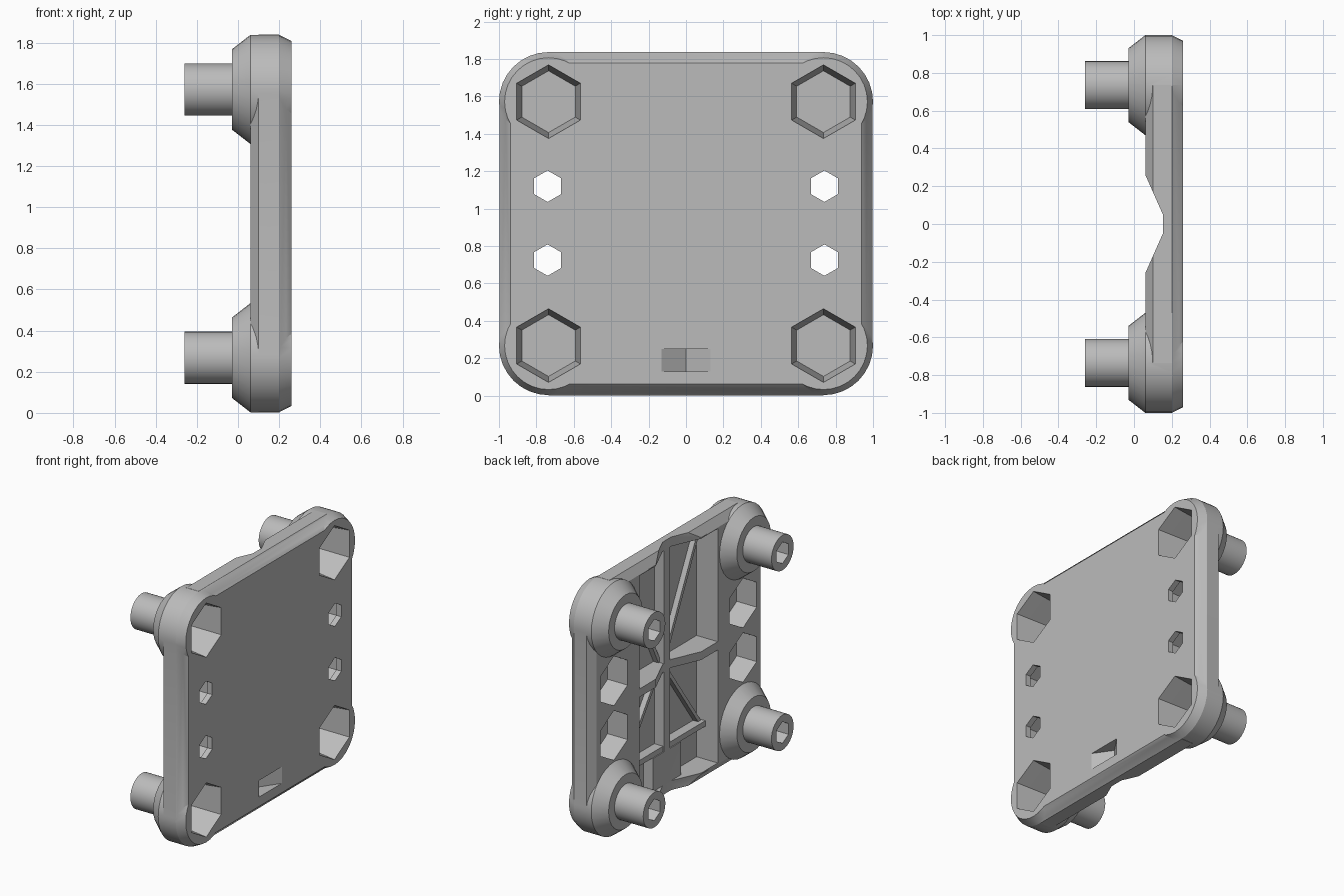
import bpy, bmesh, math

if "Cube" in bpy.data.objects:
    bpy.data.objects.remove(bpy.data.objects["Cube"])

grey = bpy.data.materials.new("mid_grey")
grey.diffuse_color = (0.5, 0.5, 0.5, 1)
grey.use_nodes = True
grey.node_tree.nodes["Principled BSDF"].inputs["Base Color"].default_value = grey.diffuse_color

ZC, BY, BZ = 0.92, 0.735, 0.652          # plate centre height, boss offsets
BOSSES = [(sy * BY, ZC + sz * BZ) for sy in (-1, 1) for sz in (-1, 1)]


def loft(bm, rings):
    """Closed skin through rings of points."""
    loops = [[bm.verts.new(p) for p in r] for r in rings]
    n = len(loops[0])
    for a, b in zip(loops, loops[1:]):
        for i in range(n):
            j = (i + 1) % n
            bm.faces.new((a[i], a[j], b[j], b[i]))
    bm.faces.new(loops[0])
    bm.faces.new(loops[-1][::-1])


def turned(bm, y, z, profile, n):
    """n-sided body along x from (x, radius) pairs, one corner pointing up."""
    loft(bm, [[(x, y + r * math.sin(2 * math.pi * i / n), z + r * math.cos(2 * math.pi * i / n))
               for i in range(n)] for x, r in profile])


def box(bm, x0, x1, y0, y1, z0, z1):
    loft(bm, [[(x, y0, z0), (x, y1, z0), (x, y1, z1), (x, y0, z1)] for x in (x0, x1)])


def prism_z(bm, pts, z0, z1):
    loft(bm, [[(x, y, z) for x, y in pts] for z in (z0, z1)])


def make(name, bm):
    bmesh.ops.recalc_face_normals(bm, faces=bm.faces)
    me = bpy.data.meshes.new(name)
    bm.to_mesh(me)
    bm.free()
    me.materials.append(grey)
    ob = bpy.data.objects.new(name, me)
    bpy.context.collection.objects.link(ob)
    return ob


def combine(target, bm, op):
    tool = make("helper", bm)
    tool.hide_render = True
    m = target.modifiers.new("bool", 'BOOLEAN')
    m.operation, m.solver, m.object = op, 'EXACT', tool
    bpy.context.view_layer.objects.active = target
    bpy.ops.object.modifier_apply(modifier=m.name)
    bpy.data.objects.remove(tool)


# Chamfered slab with corners cut off under the bosses
def outline(x, d):
    h = 0.918 - d
    w = 0.998 - d
    return [(x, y, ZC + z) for y, z in ((w, -BZ), (w, BZ), (BY, h), (-BY, h),
                                       (-w, BZ), (-w, -BZ), (-BY, -h), (BY, -h))]

bm = bmesh.new()
loft(bm, [outline(0.06, 0.06), outline(0.10, 0.0), outline(0.20, 0.0), outline(0.26, 0.06)])
plate = make("mount_plate", bm)

# Four open pockets leave the rim, cross ribs and side ribs
bm = bmesh.new()
for s in (-1, 1):
    y0, y1 = sorted((s * 0.035, s * 0.45))
    box(bm, -0.1, 0.23, y0, y1, 0.07, 0.89)
    box(bm, -0.1, 0.23, y0, y1, 0.95, 1.77)
combine(plate, bm, 'DIFFERENCE')

# Shallow dip down the middle of the back
bm = bmesh.new()
prism_z(bm, [(-0.1, -0.26), (0.06, -0.26), (0.153, -0.05), (0.153, 0.05), (0.06, 0.26), (-0.1, 0.26)], -0.1, 2)
combine(plate, bm, 'DIFFERENCE')

# Round corner bosses with pins
bm = bmesh.new()
for y, z in BOSSES:
    turned(bm, y, z, [(0.26, 0.235), (0.20, 0.265), (0.06, 0.265), (-0.03, 0.195),
                      (-0.03, 0.127), (-0.26, 0.127)], 32)
combine(plate, bm, 'UNION')

# Backing block behind the front groove
bm = bmesh.new()
box(bm, 0.153, 0.245, -0.16, 0.16, 0.05, 0.31)
combine(plate, bm, 'UNION')

# Hexagon sockets, pin holes, stepped through holes and V groove
bm = bmesh.new()
for y, z in BOSSES:
    turned(bm, y, z, [(0.28, 0.2), (0.255, 0.196), (0.0, 0.165)], 6)
    turned(bm, y, z, [(-0.3, 0.078), (-0.05, 0.078)], 6)
for y in (-0.74, 0.74):
    for z in (0.725, 1.12):
        turned(bm, y, z, [(-0.1, 0.18), (0.22, 0.18), (0.22, 0.084), (0.3, 0.084)], 6)
prism_z(bm, [(0.17, 0), (0.27, -0.145), (0.27, 0.145)], 0.13, 0.25)
combine(plate, bm, 'DIFFERENCE')

# Low cross rib in the lower pockets
bm = bmesh.new()
box(bm, 0.16, 0.24, -0.455, 0.455, 0.31, 0.35)
make("lower_rib", bm)

# Thin diagonal struts running out from the centre
for sy in (-1, 1):
    for z0, z1 in ((0.93, 1.77), (0.91, 0.33)):
        bm = bmesh.new()
        y0, y1 = sy * 0.02, sy * 0.44
        L = math.hypot(y1 - y0, z1 - z0)
        ny, nz = -(z1 - z0) / L * 0.013, (y1 - y0) / L * 0.013
        loft(bm, [[(x, y0 + ny, z0 + nz), (x, y1 + ny, z1 + nz),
                   (x, y1 - ny, z1 - nz), (x, y0 - ny, z0 - nz)] for x in (0.19, 0.24)])
        make("diagonal_strut", bm)

bpy.ops.object.select_all(action='DESELECT')
plate.select_set(True)
bpy.context.view_layer.objects.active = plate
bpy.ops.object.shade_smooth_by_angle(angle=math.radians(25))
